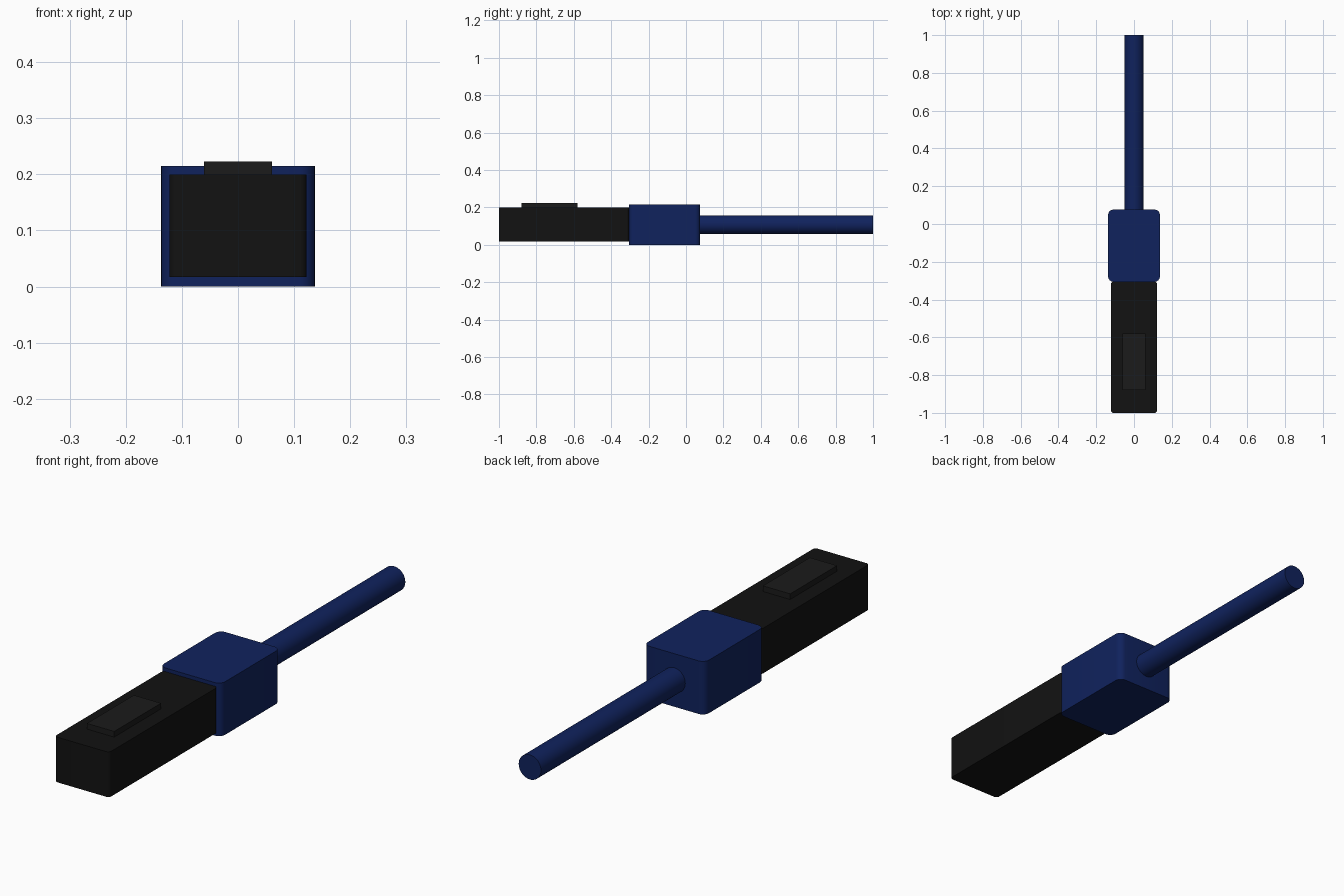
import bpy, bmesh, math

if "Cube" in bpy.data.objects:
    bpy.data.objects.remove(bpy.data.objects["Cube"])


def paint(obj, rgb):
    mat = bpy.data.materials.new(obj.name + "_colour")
    mat.diffuse_color = (*rgb, 1)
    mat.use_nodes = True
    mat.node_tree.nodes["Principled BSDF"].inputs["Base Color"].default_value = mat.diffuse_color
    obj.data.materials.append(mat)


def block(name, half_x, y0, y1, z0, z1, rgb, radius=0):
    """Box whose upright edges can be rounded."""
    bm = bmesh.new()
    bmesh.ops.create_cube(bm, size=1)
    for v in bm.verts:
        v.co.x *= 2 * half_x
        v.co.y = (y0 + y1) / 2 + v.co.y * (y1 - y0)
        v.co.z = (z0 + z1) / 2 + v.co.z * (z1 - z0)
    if radius:
        upright = [e for e in bm.edges
                   if abs(e.verts[0].co.z - e.verts[1].co.z) > 1e-4]
        bmesh.ops.bevel(bm, geom=upright, offset=radius, segments=6,
                        profile=0.5, affect='EDGES')
    mesh = bpy.data.meshes.new(name)
    bm.to_mesh(mesh)
    bm.free()
    obj = bpy.data.objects.new(name, mesh)
    bpy.context.collection.objects.link(obj)
    paint(obj, rgb)
    smooth(obj)
    return obj


def smooth(obj):
    bpy.ops.object.select_all(action='DESELECT')
    obj.select_set(True)
    bpy.context.view_layer.objects.active = obj
    bpy.ops.object.shade_smooth_by_angle(angle=math.radians(30))


BLUE = (0.005, 0.016, 0.11)
BLACK = (0.006, 0.006, 0.006)
GREY = (0.011, 0.011, 0.011)

# Plug body, raised latch and strain-relief sleeve
block("plug_body", 0.1225, -1.0, -0.305, 0.017, 0.2, BLACK, 0.014)
block("latch_tab", 0.061, -0.88, -0.58, 0.195, 0.223, GREY)
block("sleeve", 0.137, -0.306, 0.076, 0.0, 0.215, BLUE, 0.028)

# Round cable leaving the back of the sleeve
y0, y1 = 0.07, 1.0
bpy.ops.mesh.primitive_cylinder_add(vertices=48, radius=0.05, depth=y1 - y0,
                                    location=(0, (y0 + y1) / 2, 0.108),
                                    rotation=(math.pi / 2, 0, 0))
cable = bpy.context.object
cable.name = "cable"
paint(cable, BLUE)
smooth(cable)
